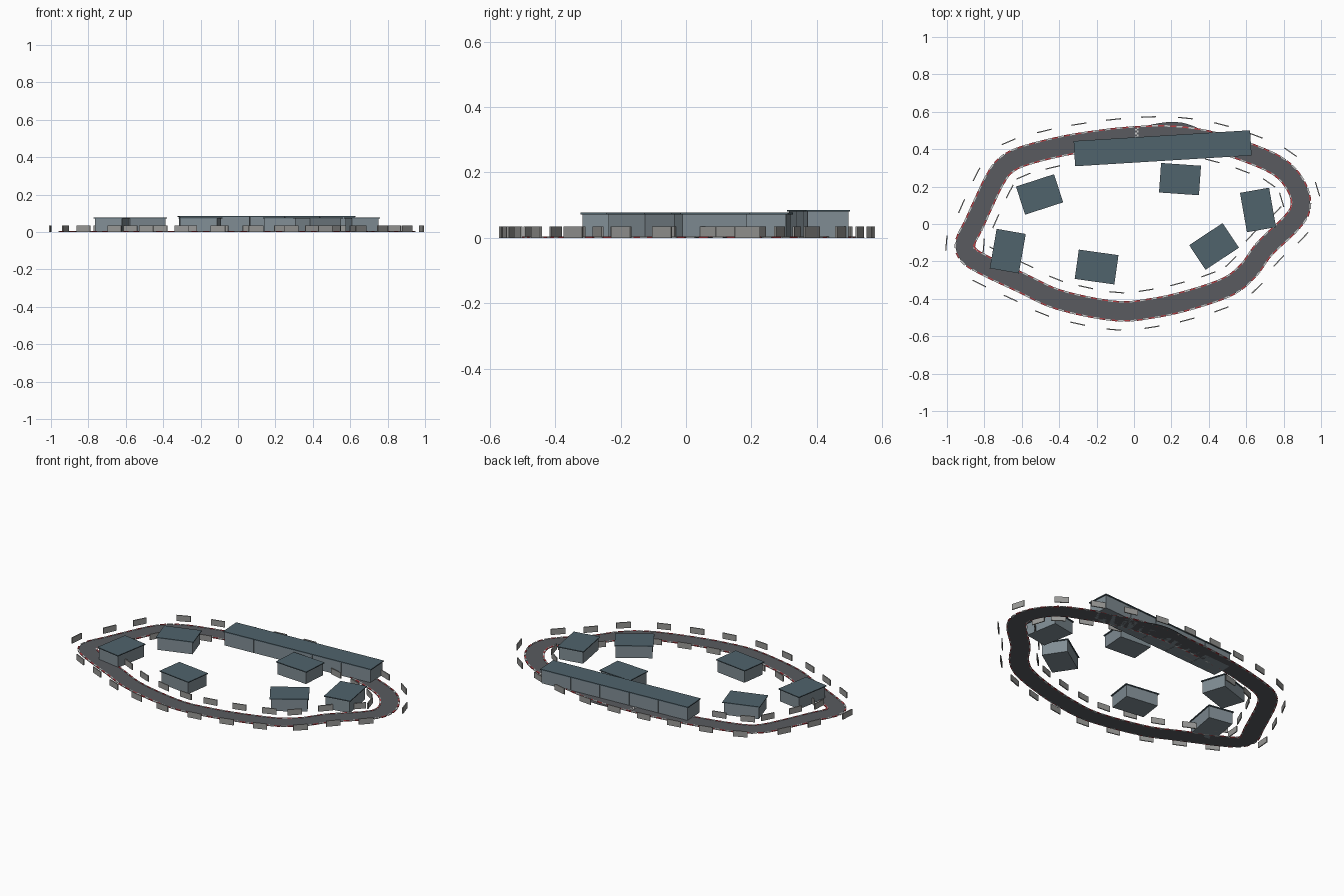
import bpy, bmesh, math
from mathutils import Vector, Matrix

if "Cube" in bpy.data.objects:
    bpy.data.objects.remove(bpy.data.objects["Cube"])


def material(name, rgb):
    m = bpy.data.materials.new(name)
    m.diffuse_color = (*rgb, 1)
    m.use_nodes = True
    m.node_tree.nodes["Principled BSDF"].inputs["Base Color"].default_value = m.diffuse_color
    return m


ASPHALT = material("asphalt", (0.10, 0.105, 0.115))
ROOF = material("roof_slate", (0.08, 0.125, 0.15))
WALL = material("wall_grey", (0.22, 0.27, 0.30))
RED = material("kerb_red", (0.5, 0.05, 0.06))
WHITE = material("kerb_white", (0.65, 0.65, 0.65))
STEEL = material("barrier_grey", (0.32, 0.32, 0.31))


def finish(bm, name, mat):
    bmesh.ops.recalc_face_normals(bm, faces=bm.faces)
    me = bpy.data.meshes.new(name)
    bm.to_mesh(me)
    bm.free()
    me.materials.append(mat)
    ob = bpy.data.objects.new(name, me)
    bpy.context.collection.objects.link(ob)


def add_box(bm, x, y, z0, z1, length, width, ang):
    bmesh.ops.create_cube(bm, size=1, matrix=Matrix.Translation((x, y, (z0 + z1) / 2))
                          @ Matrix.Rotation(ang, 4, 'Z')
                          @ Matrix.Diagonal((length, width, z1 - z0, 1)))


def spline(pts, closed, steps=24):
    """Catmull-Rom samples through the points."""
    p = [Vector(q) for q in pts]
    n = len(p)
    pick = (lambda i: p[i % n]) if closed else (lambda i: p[max(0, min(n - 1, i))])
    out = []
    for i in range(n if closed else n - 1):
        a, b, c, d = (pick(i + k) for k in (-1, 0, 1, 2))
        for s in range(steps):
            t = s / steps
            out.append(0.5 * (2 * b + (c - a) * t + (2 * a - 5 * b + 4 * c - d) * t * t
                              + (3 * b - a - 3 * c + d) * t ** 3))
    if not closed:
        out.append(p[-1])
    return out


def resample(path, count):
    """Evenly spaced (point, tangent) pairs along a closed path."""
    n = len(path)
    acc = [0]
    for i in range(n):
        acc.append(acc[-1] + (path[(i + 1) % n] - path[i]).length)
    out, j = [], 0
    for k in range(count):
        s = acc[-1] * k / count
        while acc[j + 1] <= s:
            j += 1
        a, b = path[j], path[(j + 1) % n]
        out.append((a.lerp(b, (s - acc[j]) / (acc[j + 1] - acc[j])),
                    (path[(j + 2) % n] - path[j - 1]).normalized()))
    return out


def strip(name, frames, half, z0, z1, closed, mat):
    bm = bmesh.new()
    rings = []
    for p, t in frames:
        side = Vector((-t.y, t.x)) * half
        rings.append([bm.verts.new((*(p + side * s), z))
                      for s, z in ((1, z0), (1, z1), (-1, z1), (-1, z0))])
    n = len(rings)
    for i in range(n if closed else n - 1):
        a, b = rings[i], rings[(i + 1) % n]
        for k in range(4):
            bm.faces.new((a[k], a[(k + 1) % 4], b[(k + 1) % 4], b[k]))
    if not closed:
        bm.faces.new(rings[0])
        bm.faces.new(rings[-1])
    finish(bm, name, mat)


# Circuit centre line, anticlockwise from the front straight
CENTRE = [(-0.1, -0.465), (0.1, -0.45), (0.3, -0.405), (0.5, -0.335), (0.61, -0.25),
          (0.70, -0.13), (0.845, 0.01), (0.892, 0.1), (0.865, 0.205), (0.775, 0.305),
          (0.6, 0.385), (0.4, 0.445), (0.2, 0.472), (0.0, 0.468), (-0.2, 0.447),
          (-0.4, 0.413), (-0.6, 0.36), (-0.69, 0.31), (-0.745, 0.235), (-0.81, 0.1),
          (-0.855, 0.0), (-0.902, -0.1), (-0.885, -0.165), (-0.8, -0.22),
          (-0.6, -0.315), (-0.4, -0.405)]
path = spline(CENTRE, True)
HALF = 0.05
strip("track", resample(path, 200), HALF, 0, 0.003, True, ASPHALT)

# Pit lane bulging outside the main straight
pit = spline([(-0.2, 0.43), (0.0, 0.48), (0.13, 0.51), (0.22, 0.517), (0.3, 0.5),
              (0.45, 0.43)], False, 8)
strip("pit_lane", [(p, (pit[min(i + 1, len(pit) - 1)] - pit[max(i - 1, 0)]).normalized())
                   for i, p in enumerate(pit)], 0.028, 0, 0.002, False, ASPHALT)

# Red and white kerb blocks on both edges
for label, side in (("inner", 1), ("outer", -1)):
    for colour, mat, parity in (("red", RED, 0), ("white", WHITE, 1)):
        bm = bmesh.new()
        for i, (p, t) in enumerate(resample(path, 140)):
            if i % 2 == parity:
                q = p + Vector((-t.y, t.x)) * side * (HALF + 0.001)
                add_box(bm, q.x, q.y, 0, 0.005, 0.031, 0.008, math.atan2(t.y, t.x))
        finish(bm, f"{label}_kerb_{colour}", mat)

# Barrier panels either side of the track
for label, side in (("inner", 1), ("outer", -1)):
    bm = bmesh.new()
    for p, t in resample(path, 24):
        q = p + Vector((-t.y, t.x)) * side * 0.1
        add_box(bm, q.x, q.y, 0, 0.035, 0.08, 0.006, math.atan2(t.y, t.x))
    finish(bm, f"{label}_barriers", STEEL)

# Chequered start line
bm = bmesh.new()
for i in range(10):
    for j in range(2):
        if (i + j) % 2 == 0:
            add_box(bm, 0.01 + j * 0.01, 0.424 + i * 0.01, 0.002, 0.0045, 0.01, 0.01, 0)
finish(bm, "start_line", WHITE)

# Pit building: five garages under one long roof
ang = math.radians(3.5)
bm = bmesh.new()
for i in range(5):
    d = (i - 2) * 0.187
    add_box(bm, 0.153 + d * math.cos(ang), 0.405 + d * math.sin(ang), 0, 0.08, 0.185, 0.125, ang)
finish(bm, "pit_garages", WALL)
bm = bmesh.new()
add_box(bm, 0.153, 0.405, 0.08, 0.086, 0.945, 0.135, ang)
finish(bm, "pit_roof", ROOF)

# Infield buildings with flat overhanging roofs
for i, (x, y, deg) in enumerate([(-0.505, 0.158, 18), (0.246, 0.24, -4), (0.663, 0.075, -80),
                                 (0.428, -0.12, 33.5), (-0.2, -0.23, -8), (-0.675, -0.145, 80)]):
    a = math.radians(deg)
    bm = bmesh.new()
    add_box(bm, x, y, 0, 0.072, 0.2, 0.146, a)
    finish(bm, f"building_{i + 1}_walls", WALL)
    bm = bmesh.new()
    add_box(bm, x, y, 0.072, 0.077, 0.214, 0.158, a)
    finish(bm, f"building_{i + 1}_roof", ROOF)
